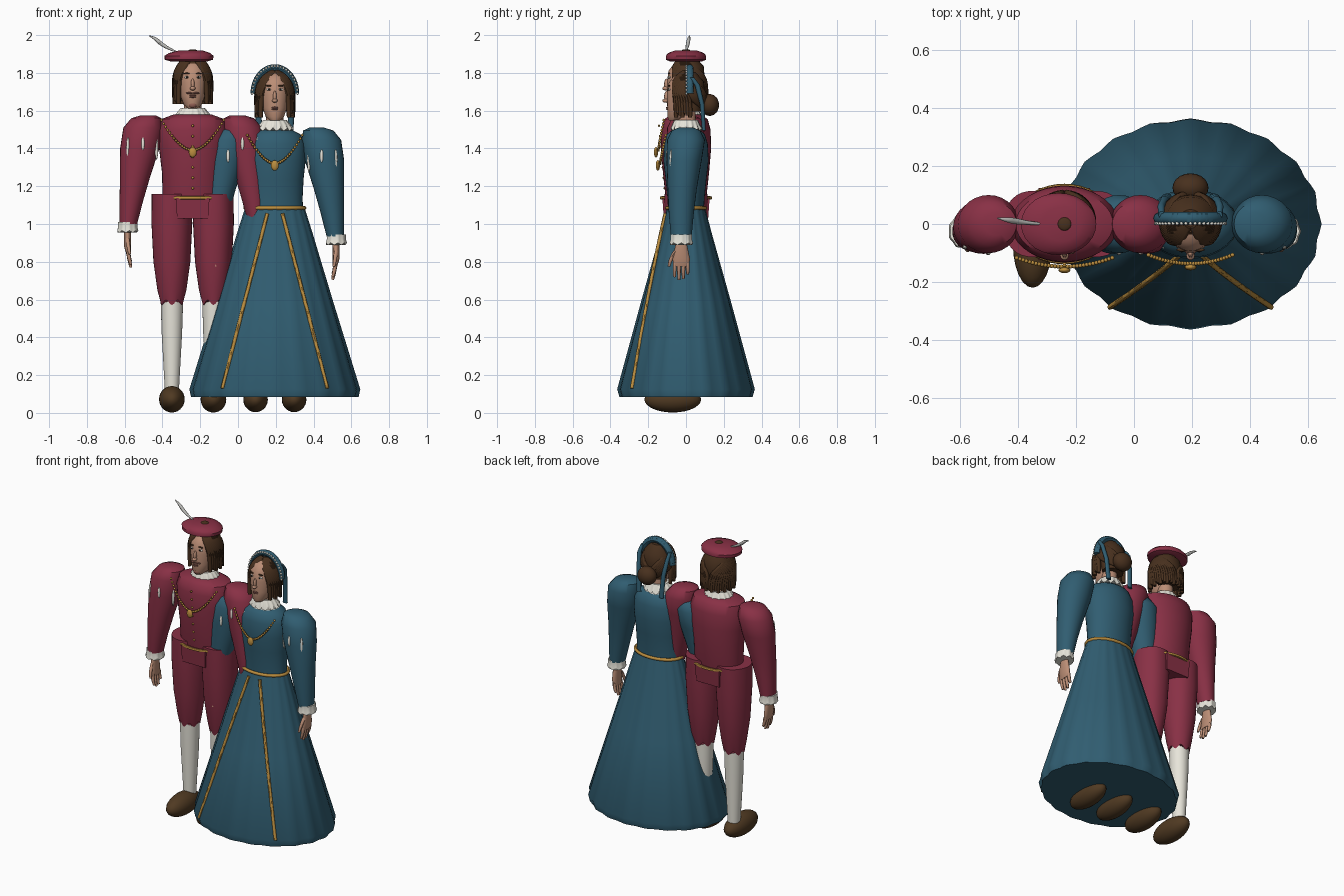
import bpy, bmesh
from math import sin, cos, pi, sqrt, radians
from mathutils import Matrix, Vector

cube = bpy.data.objects.get("Cube")
if cube:
    bpy.data.objects.remove(cube, do_unlink=True)


def material(name, *rgb):
    m = bpy.data.materials.new(name)
    m.use_nodes = True
    m.diffuse_color = (*rgb, 1)
    m.node_tree.nodes["Principled BSDF"].inputs["Base Color"].default_value = (*rgb, 1)
    return m


CRIMSON = material("crimson cloth", 0.25, 0.03, 0.06)
TEAL = material("teal cloth", 0.03, 0.11, 0.165)
GOLD = material("gold trim", 0.5, 0.27, 0.05)
WHITE = material("white linen", 0.8, 0.78, 0.7)
SKIN = material("skin", 0.5, 0.27, 0.18)
HAIR = material("brown hair", 0.065, 0.03, 0.013)
LEATHER = material("brown leather", 0.08, 0.042, 0.016)
DARK = material("dark eyes", 0.015, 0.01, 0.008)
LIP = material("lips", 0.27, 0.11, 0.085)
FEATHER = material("grey feather", 0.5, 0.5, 0.48)

origin = Vector((0, 0, 0))     # where the figure being built stands


def finish(ob, mat):
    """Place the object, colour it and smooth its soft edges."""
    ob.location = origin
    ob.data.materials.clear()
    ob.data.materials.append(mat)
    bpy.ops.object.select_all(action='DESELECT')
    ob.select_set(True)
    bpy.context.view_layer.objects.active = ob
    if ob.type == 'CURVE':
        bpy.ops.object.convert(target='MESH')
    bpy.ops.object.shade_smooth_by_angle(angle=radians(45))


def from_bmesh(name, bm, mat):
    bmesh.ops.recalc_face_normals(bm, faces=bm.faces)
    me = bpy.data.meshes.new(name)
    bm.to_mesh(me)
    bm.free()
    ob = bpy.data.objects.new(name, me)
    bpy.context.collection.objects.link(ob)
    finish(ob, mat)


def loft(name, rings, mat, seg=28, lobes=0, amp=0.0, jag=0.0):
    """Skin oval rings (x, y, z, rx, ry); lobes pleat them, jag scallops the first ring."""
    bm = bmesh.new()
    loops = []
    for i, (x, y, z, rx, ry) in enumerate(rings):
        loop = []
        for k in range(seg):
            a = 2 * pi * k / seg
            w = cos(lobes * a)
            f = 1 + amp * w
            loop.append(bm.verts.new((x + rx * f * cos(a), y + ry * f * sin(a),
                                      z + (jag * w if i == 0 else 0))))
        loops.append(loop)
    for a, b in zip(loops, loops[1:]):
        for k in range(seg):
            bm.faces.new((a[k], a[(k + 1) % seg], b[(k + 1) % seg], b[k]))
    bm.faces.new(loops[0])
    bm.faces.new(loops[-1])
    from_bmesh(name, bm, mat)


def balls(name, items, mat, u=12, v=8):
    """Ellipsoids from (centre, radii) pairs, in one object."""
    bm = bmesh.new()
    for c, r in items:
        m = Matrix.Translation(c) @ Matrix.Diagonal((*r, 1))
        bmesh.ops.create_uvsphere(bm, u_segments=u, v_segments=v, radius=1, matrix=m)
    from_bmesh(name, bm, mat)


def tubes(name, paths, r, mat, radii=None, closed=False, smooth=True):
    """Round tubes along paths."""
    cu = bpy.data.curves.new(name, 'CURVE')
    cu.dimensions = '3D'
    cu.bevel_depth = r
    cu.bevel_resolution = 2
    cu.use_fill_caps = True
    for path in paths:
        s = cu.splines.new('NURBS' if smooth else 'POLY')
        s.points.add(len(path) - 1)
        for i, p in enumerate(path):
            s.points[i].co = (*p, 1)
            s.points[i].radius = radii[i] if radii else 1
        s.use_cyclic_u = closed
        if smooth:
            s.use_endpoint_u = True
            s.order_u = 3
            s.resolution_u = 4
    ob = bpy.data.objects.new(name, cu)
    bpy.context.collection.objects.link(ob)
    finish(ob, mat)


def ellipse(rx, ry, z, n=40):
    return [(rx * cos(2 * pi * k / n), ry * sin(2 * pi * k / n), z) for k in range(n)]


def arm(who, s, cloth, w):
    """Puffed sleeve, slashes, cuff and hand on side s; w scales the reach."""
    side = f"{who}_{'left' if s > 0 else 'right'}"
    rows = [(.235, 0, 1.575, .04, .04), (.245, 0, 1.56, .08, .075), (.262, 0, 1.51, .105, .1),
            (.28, -.01, 1.4, .104, .093), (.305, -.02, 1.25, .08, .077),
            (.325, -.025, 1.12, .062, .066), (.34, -.025, 1.0, .046, .055)]
    loft(side + "_sleeve", [(s * w * x, y, z, rx, ry) for x, y, z, rx, ry in rows], cloth)
    balls(side + "_sleeve_slashes",
          [((s * w * (.278 + .103 * sin(a)), -.008 - .092 * cos(a), z), (.009, .008, h))
           for a, z, h in ((.68, 1.405, .055), (-.14, 1.425, .035), (-1.0, 1.4, .06))], WHITE)
    x = s * w * .345
    loft(side + "_cuff", [(x, -.025, .96, .055, .06), (x, -.025, .985, .05, .055),
                          (x, -.025, 1.01, .05, .056)], WHITE, 36, 9, .04, .006)
    loft(side + "_palm", [(x - s * .006, -.025, .84, .012, .042), (x, -.025, .88, .018, .046),
                          (x, -.025, .97, .018, .028)], SKIN, 16)
    fingers = [[(x - s * .004, -.058 + .022 * i, .86), (x - s * .006, -.062 + .024 * i, .82),
                (x - s * .018, -.06 + .023 * i, z)] for i, z in enumerate((.785, .77, .775, .8))]
    fingers.append([(x, -.055, .92), (x - s * .005, -.085, .88), (x - s * .012, -.09, .84)])
    tubes(side + "_fingers", fingers, .011, SKIN, (1, 1, .65))


def face(who, man):
    """Head, neck and features."""
    loft(who + "_neck", [(0, .005, 1.54, .048, .05), (0, 0, 1.68, .045, .05)], SKIN, 20)
    loft(who + "_head", [(0, -.06, 1.612, .025, .03), (0, -.045, 1.632, .048, .053),
                         (0, -.025, 1.68, .065, .074), (0, -.015, 1.75, .075, .085),
                         (0, -.01, 1.81, .074, .083), (0, -.005, 1.845, .056, .062),
                         (0, 0, 1.865, .03, .03)], SKIN)
    pair = (-1, 1)
    balls(who + "_nose", [((0, -.102, 1.738), (.01, .014, .032)),
                          ((0, -.108, 1.718), (.015, .017, .011))], SKIN)
    balls(who + "_eye_whites", [((s * .03, -.087, 1.777), (.014, .008, .007)) for s in pair], WHITE)
    balls(who + "_irises", [((s * .03, -.094, 1.777), (.006, .004, .006)) for s in pair], DARK)
    balls(who + "_eyebrows", [((s * .031, -.089, 1.797), (.018, .006, .004)) for s in pair], HAIR)
    balls(who + "_lips", [((0, -.098, 1.677 + d), (.022 - abs(d), .008, .005))
                          for d in (-.004, .004)], LIP)
    if man:
        balls(who + "_moustache", [((s * .017, -.097, 1.693), (.019, .007, .005)) for s in pair], LIP)
        balls(who + "_goatee", [((0, -.088, 1.63), (.022, .012, .016))], LIP)


def hair(who, top, low, gathered):
    """Rows of strands falling from the crown around the face."""
    paths = []
    count = 34
    for k in range(count):
        a = radians(50 + 260 * k / (count - 1)) - pi      # zero at the back
        front = pi - abs(a)
        sgn = -1 if a < 0 else 1

        def at(f, r, z):
            b = front * f
            return (sgn * .097 * r * sin(b), .01 - .097 * r * cos(b), z)
        end = at(1, 1, low + .01 * (k % 3))
        if gathered and abs(a) < 1.35:
            end = (end[0] * .35, .09, 1.68)
        paths.append([at(.3, .2, top), at(.45, .75, top - .03), at(.8, .98, top - .09),
                      at(1, 1, top - .15), end])
    tubes(who + "_hair_strands", paths, .0145, HAIR, (.8, 1, 1, 1, .75))
    loft(who + "_hair_base", [(0, .035, low + .03, .07, .05), (0, .03, 1.76, .09, .07),
                              (0, .012, top - .05, .085, .082), (0, .01, top, .04, .04)], HAIR)


def chain(who, half, low, rise, y):
    """Beaded necklace with a pendant."""
    beads = []
    for k in range(31):
        t = k / 15 - 1
        beads.append(((half * t, y + .03 * t * t, low + rise * abs(t) ** 1.8), (.0075,) * 3))
    balls(who + "_chain", beads, GOLD, 8, 6)
    balls(who + "_pendant", [((0, y - .012, low - .01), (.021, .011, .028))], GOLD)


def figure(who, cloth, torso, reach):
    """Parts that both figures share."""
    loft(who + "_bodice", [(0, 0, *r) for r in torso], cloth, 36)
    loft(who + "_ruff", [(0, .002, 1.565, .096, .082), (0, 0, 1.59, .082, .072),
                         (0, 0, 1.615, .062, .062)], WHITE, 60, 15, .035, .008)
    for s in (-1, 1):
        arm(who, s, cloth, reach)


# ---- Man
origin = Vector((-.24, 0, 0))
figure("man", CRIMSON, [(1.1, .15, .1), (1.16, .16, .11), (1.27, .162, .122), (1.4, .178, .133),
                        (1.5, .185, .13), (1.555, .168, .115), (1.58, .1, .08)], 1)
face("man", True)
hair("man", 1.885, 1.635, False)
chain("man", .165, 1.39, .16, -.147)
balls("doublet_buttons", [((0, -.113 - .02 * k / 4, 1.19 + .055 * k), (.007, .006, .007))
                          for k in range(7)], GOLD, 8, 6)
for s in (-1, 1):
    side = "left" if s > 0 else "right"
    x = s * .11
    loft(f"man_{side}_breeches", [(x, 0, .585, .062, .062), (x, 0, .65, .076, .077),
                                  (x, 0, .8, .097, .1), (x, 0, 1.0, .107, .114),
                                  (x, 0, 1.16, .106, .115)], CRIMSON, 36, 6, .008, .014)
    loft(f"man_{side}_stocking", [(x, 0, .08, .036, .04), (x, 0, .15, .039, .042),
                                  (x, 0, .42, .054, .056), (x, 0, .64, .061, .061)], WHITE)
    balls(f"man_{side}_shoe", [((x, -.07, .072), (.068, .15, .07))], LEATHER, 24, 14)

# Hip panel and belt
bm = bmesh.new()
bmesh.ops.create_cube(bm, size=1, matrix=Matrix.Translation((0, 0, 1.083)) @ Matrix.Diagonal((.178, .25, .108, 1)))
for v in bm.verts:
    if v.co.z < 1.08:
        v.co.x *= .93
        v.co.y *= .94
from_bmesh("breeches_panel", bm, CRIMSON)
tubes("man_belt", [ellipse(.168, .13, 1.138)], .009, GOLD, closed=True, smooth=False)

# Cap with button and feather
loft("cap", [(-.02, 0, 1.86, .095, .085), (-.02, 0, 1.87, .128, .106), (-.02, 0, 1.89, .13, .107),
             (-.016, 0, 1.905, .11, .095), (-.01, 0, 1.918, .065, .06)], CRIMSON)
balls("cap_button", [((0, 0, 1.917), (.024, .024, .008))], HAIR)
tubes("cap_feather", [[(-.07, 0, 1.905), (-.12, .003, 1.925), (-.17, .01, 1.955),
                       (-.2, .015, 1.985), (-.232, .02, 1.997)]], .011, FEATHER, (.3, .6, 1, .8, .15))

# ---- Woman
DROP = .065
origin = Vector((.195, 0, -DROP))
figure("woman", TEAL, [(1.13, .15, .095), (1.2, .147, .098), (1.3, .152, .108), (1.4, .163, .12),
                       (1.49, .16, .115), (1.54, .135, .1), (1.565, .085, .07)], .94)
face("woman", False)
hair("woman", 1.87, 1.63, True)
chain("woman", .145, 1.385, .15, -.137)
balls("hair_bun", [((0, .125, 1.695), (.062, .05, .058))], HAIR, 20, 12)

# Headband, pearls and ribbons
arc = [pi * k / 24 for k in range(25)]
tubes("headband", [[(.108 * cos(t), .02, 1.755 + .135 * sin(t)) for t in arc]], .021, TEAL)
balls("headband_pearls", [((.12 * cos(t), .002, 1.755 + .146 * sin(t)), (.0065,) * 3) for t in arc], WHITE, 8, 6)
for s in (-1, 1):
    loft(f"headband_{'left' if s > 0 else 'right'}_ribbon",
         [(s * .082, .095, 1.56, .017, .01), (s * .09, .085, 1.7, .014, .012),
          (s * .102, .06, 1.8, .012, .014), (s * .1, .03, 1.84, .01, .014)], TEAL, 12)

# Skirt, with trim following its front
origin = Vector((.195, 0, 0))
loft("skirt", [(0, 0, .083, .438, .348), (0, 0, .125, .447, .36), (0, 0, .6, .302, .232),
               (0, 0, .95, .198, .135), (0, 0, 1.085, .156, .1)], TEAL, 80, 20, .012)
stripes = []
for s in (-1, 1):
    path = []
    for k in range(13):
        t = k / 12
        dx = .04 + .238 * t
        rx, ry = .166 + .281 * t, .108 + .252 * t
        path.append((s * dx, -ry * sqrt(1 - (dx / rx) ** 2) - .005, 1.055 - .925 * t))
    stripes.append(path)
tubes("skirt_trim", stripes, .0095, GOLD)
tubes("woman_belt", [ellipse(.157, .102, 1.085)], .01, GOLD, closed=True, smooth=False)
balls("woman_shoes", [((s * .102, -.07, .07), (.065, .15, .066)) for s in (-1, 1)], LEATHER, 24, 14)
